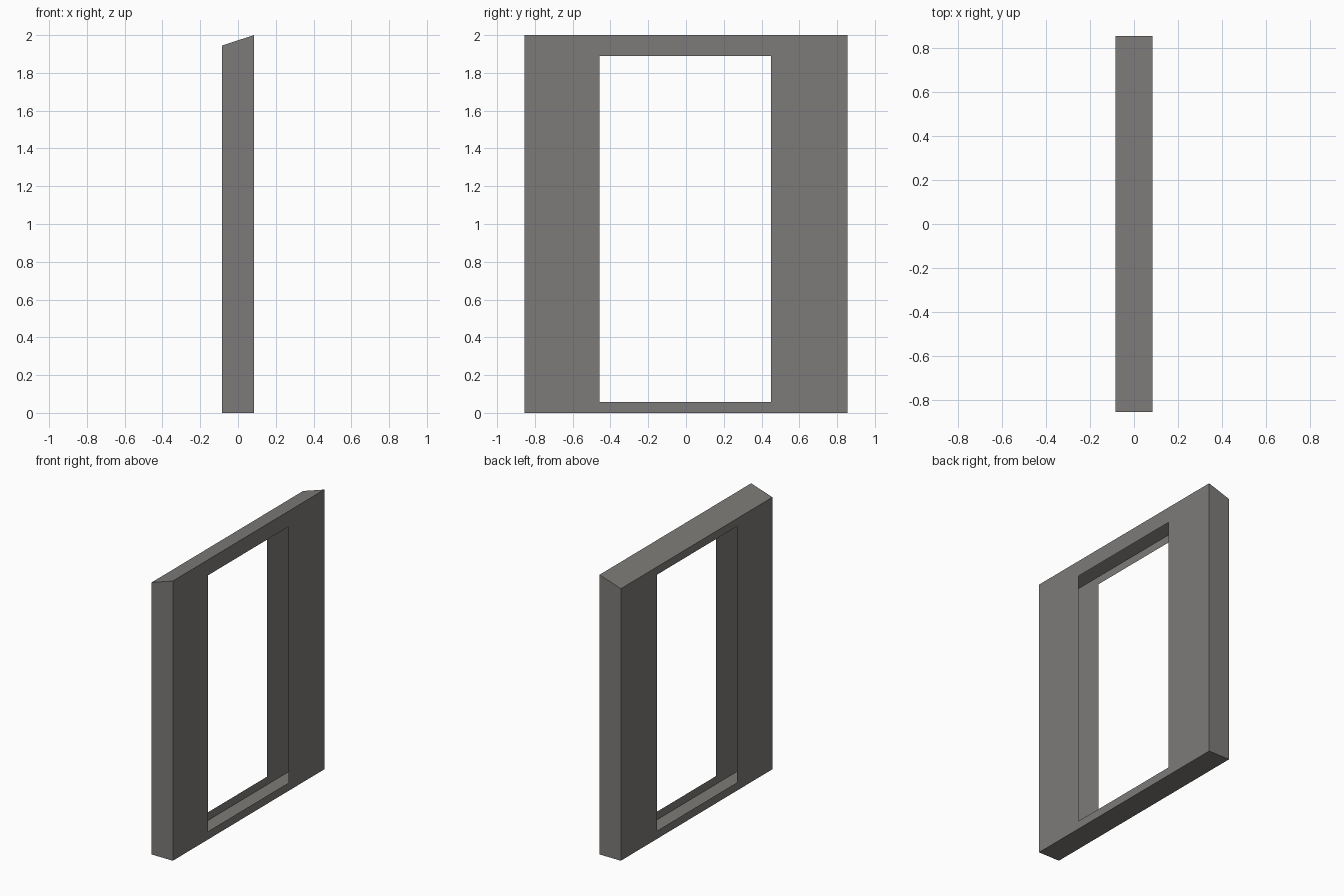
import bpy
import bmesh

if "Cube" in bpy.data.objects:
    bpy.data.objects.remove(bpy.data.objects["Cube"])

HX, HY = 0.084, 0.856            # half depth and half width
TOP = {-1: 1.945, 1: 2.0}        # top height on the back (-x) and front (+x) sheet
Y0, Y1, Z0, Z1 = -0.459, 0.449, 0.058, 1.889   # opening

grey = bpy.data.materials.new("warm_grey")
grey.diffuse_color = (0.205, 0.199, 0.188, 1)
grey.use_nodes = True
grey.node_tree.nodes["Principled BSDF"].inputs["Base Color"].default_value = grey.diffuse_color

bm = bmesh.new()


# Sheet with a rectangular opening: outer and inner loop joined by quads
def sheet(side):
    x, top = side * HX, TOP[side]
    outer = [bm.verts.new((x, y, z)) for y, z in
             ((-HY, 0), (HY, 0), (HY, top), (-HY, top))]
    inner = [bm.verts.new((x, y, z)) for y, z in
             ((Y0, Z0), (Y1, Z0), (Y1, Z1), (Y0, Z1))]
    for i in range(4):
        j = (i + 1) % 4
        quad = [outer[i], outer[j], inner[j], inner[i]]
        bm.faces.new(quad if side > 0 else quad[::-1])
    return outer


# Hollow casing: bottom, sides and sloped top connect the two sheets
back, front = sheet(-1), sheet(1)
for i in range(4):
    j = (i + 1) % 4
    bm.faces.new((back[i], back[j], front[j], front[i]))

mesh = bpy.data.meshes.new("hollow_frame")
bm.to_mesh(mesh)
bm.free()
mesh.materials.append(grey)
frame = bpy.data.objects.new("hollow_frame", mesh)
bpy.context.collection.objects.link(frame)
